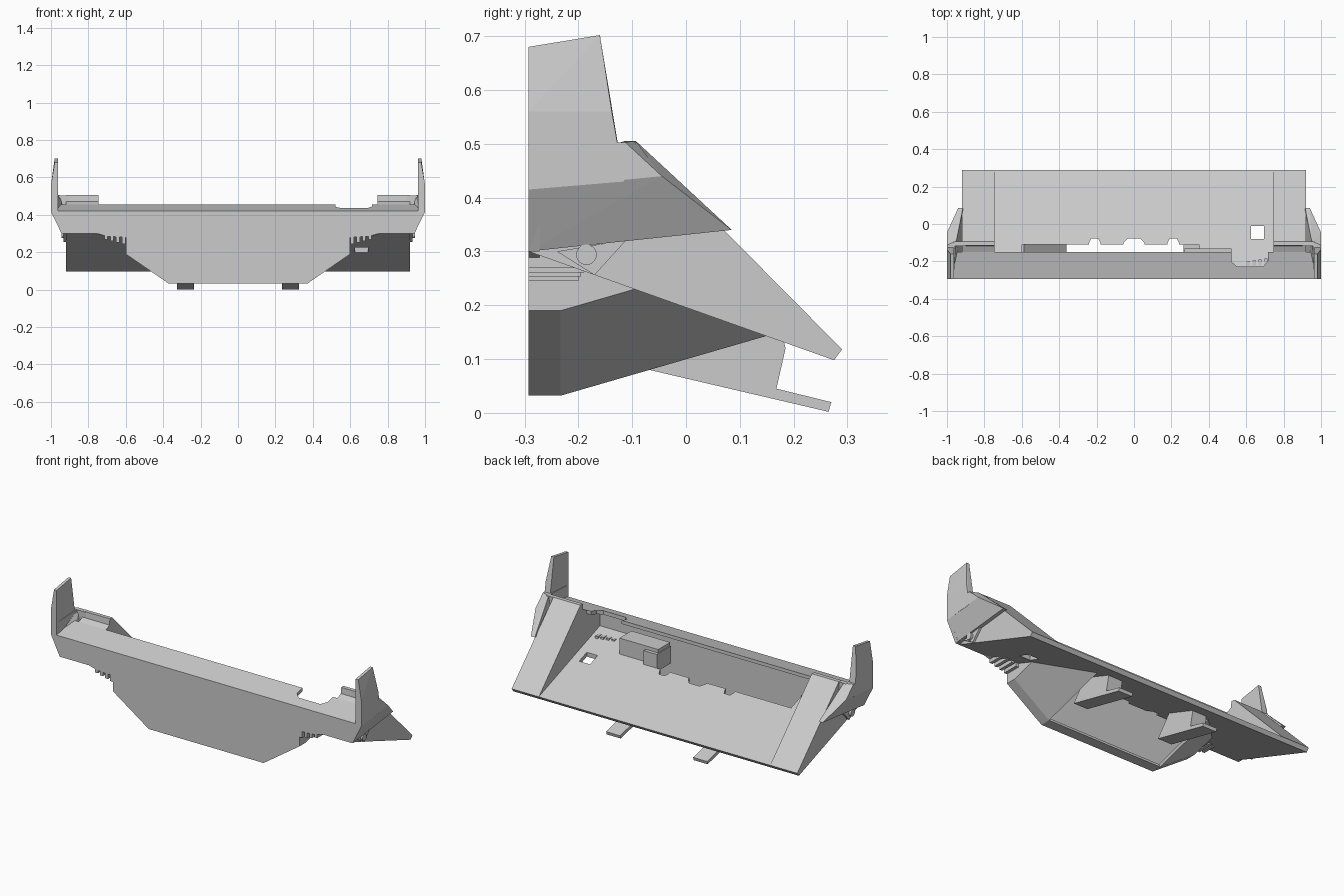
import bpy, bmesh
from mathutils import Vector

cube = bpy.data.objects.get("Cube")
if cube:
    bpy.data.objects.remove(cube, do_unlink=True)

grey = bpy.data.materials.new("plain grey")
grey.use_nodes = True
grey.diffuse_color = (0.6, 0.6, 0.6, 1)
grey.node_tree.nodes["Principled BSDF"].inputs["Base Color"].default_value = (0.6, 0.6, 0.6, 1)

FRONT = -0.293


def finish(name, bm):
    bmesh.ops.recalc_face_normals(bm, faces=bm.faces[:])
    mesh = bpy.data.meshes.new(name)
    bm.to_mesh(mesh)
    bm.free()
    mesh.materials.append(grey)
    obj = bpy.data.objects.new(name, mesh)
    bpy.context.collection.objects.link(obj)
    return obj


def prism(name, outline, axis, start, end):
    """Extrude a 2D outline along x (outline is y,z), y (x,z) or z (x,y)."""
    place = {"x": lambda a, b, t: (t, a, b),
             "y": lambda a, b, t: (a, t, b),
             "z": lambda a, b, t: (a, b, t)}[axis]
    bm = bmesh.new()
    face = bm.faces.new([bm.verts.new(place(a, b, start)) for a, b in outline])
    moved = bmesh.ops.extrude_face_region(bm, geom=[face])["geom"]
    verts = [v for v in moved if isinstance(v, bmesh.types.BMVert)]
    bmesh.ops.translate(bm, verts=verts, vec=Vector(place(0, 0, end - start)))
    return finish(name, bm)


def box(name, x, y, z):
    return prism(name, [(x[0], y[0]), (x[1], y[0]), (x[1], y[1]), (x[0], y[1])], "z", *z)


def hull(name, points):
    bm = bmesh.new()
    for p in points:
        bm.verts.new(p)
    bmesh.ops.convex_hull(bm, input=bm.verts[:])
    return finish(name, bm)


def modify(obj, kind, **settings):
    mod = obj.modifiers.new(kind, kind)
    for key, value in settings.items():
        setattr(mod, key, value)
    bpy.context.view_layer.objects.active = obj
    bpy.ops.object.modifier_apply(modifier=mod.name)


def cut(obj, cutters):
    for cutter in cutters:
        cutter.hide_render = True
        modify(obj, "BOOLEAN", operation="DIFFERENCE", object=cutter, solver="EXACT")
        bpy.data.objects.remove(cutter, do_unlink=True)


# Sloping floor plate with its long slot, three notches and a square hole
plate = prism("floor_plate", [(0.29, 0.118), (0.275, 0.098), (FRONT, 0.30), (FRONT, 0.325)],
              "x", -0.92, 0.92)
cutters = [box("slot", (-0.6, 0.35), (-0.272, -0.11), (0, 0.5)),
           box("square_hole", (0.625, 0.695), (-0.08, -0.01), (0, 0.5))]
for x, half in ((-0.21, 0.03), (0, 0.055), (0.21, 0.03)):
    shape = [(x - half, -0.13), (x + half, -0.13), (x + half, -0.1),
             (x + half * 0.6, -0.077), (x - half * 0.6, -0.077), (x - half, -0.1)]
    cutters.append(prism("notch", shape, "z", 0, 0.5))
cut(plate, cutters)

# Front wall
half = [(0.37, 0.032), (0.6, 0.195), (0.6, 0.28), (0.7, 0.285), (0.755, 0.30),
        (0.943, 0.30), (1.0, 0.42)]
prism("front_wall", half + [(-x, z) for x, z in reversed(half)], "y", FRONT, -0.272)

# Top ledge with the rounded cut-out
ledge = prism("top_ledge", [(FRONT, 0.42), (-0.15, 0.455), (-0.15, 0.435), (FRONT, 0.395)],
              "x", -0.965, 0.965)
cut(ledge, [prism("ledge_cutout", [(0.52, -0.1), (0.52, -0.2), (0.55, -0.228), (0.69, -0.228),
                                   (0.715, -0.2), (0.72, -0.1)], "z", 0.3, 0.6)])

# Chin floor behind the wall
box("chin_floor", (-0.37, 0.37), (FRONT, -0.233), (0.032, 0.045))

# Small housing under the ledge
box("housing", (0.27, 0.52), (-0.24, -0.13), (0.24, 0.36))
box("housing_step", (0.265, 0.35), (-0.24, -0.11), (0.24, 0.34))

for side, s in (("left", 1), ("right", -1)):
    # Chin cheek: straight at first, then rising until it meets the plate
    bm = bmesh.new()
    rows = []
    for x, z in ((0.37, 0.032), (0.6, 0.19), (0.6, 0.28)):
        run = (0.281 - z) / 0.65
        rows.append([bm.verts.new(p) for p in ((s * x, FRONT, z), (s * x, -0.233, z),
                                               (s * x, -0.233 + run, z + 0.29 * run))])
    for low, high in zip(rows, rows[1:]):
        for i in range(2):
            bm.faces.new((low[i], low[i + 1], high[i + 1], high[i]))
    cheek = finish(side + "_chin_cheek", bm)
    # Thicken towards the middle whichever way the normals ended up
    outward = cheek.data.polygons[0].normal.x * s > 0
    modify(cheek, "SOLIDIFY", thickness=0.015, offset=-1 if outward else 1)

    # Side wedge with a raised rear lip
    prism(side + "_wedge", [(0.29, 0.118), (-0.093, 0.505), (-0.115, 0.505), (-0.118, 0.47),
                            (-0.15, 0.455), (FRONT, 0.42), (FRONT, 0.305), (-0.16, 0.27)],
          "x", s * 0.745, s * 0.92)
    box(side + "_wedge_lip", sorted((s * 0.9, s * 0.965)), (-0.118, -0.093), (0.42, 0.504))

    # Upright fin, its shoulder and the flare below
    blade = [(0.98, FRONT, 0.68), (0.98, -0.16, 0.702), (1, FRONT, 0.56), (1, -0.138, 0.56),
             (1, FRONT, 0.415), (1, -0.115, 0.43)]
    blade += [(0.963, y, z) for x, y, z in blade]
    hull(side + "_fin", [(s * x, y, z) for x, y, z in blade])
    shoulder = [(1, FRONT, 0.415), (1, FRONT, 0.49), (1, -0.113, 0.503), (1, -0.045, 0.44)]
    shoulder += [(0.963, y, z) for x, y, z in shoulder] + [(0.955, -0.093, 0.505)]
    hull(side + "_fin_shoulder", [(s * x, y, z) for x, y, z in shoulder])
    flare = [(1, FRONT, 0.415), (1, -0.045, 0.44), (0.943, FRONT, 0.30), (0.94, 0.085, 0.34)]
    flare += [(x - 0.025, y, z) for x, y, z in flare] + [(0.95, -0.093, 0.505)]
    hull(side + "_fin_flare", [(s * x, y, z) for x, y, z in flare])

    # Pivot boss under the flare
    prism(side + "_pivot_bracket", [(-0.24, 0.30), (-0.11, 0.322), (-0.17, 0.256)],
          "x", s * 0.9, s * 0.932)
    bm = bmesh.new()
    bmesh.ops.create_cone(bm, cap_ends=True, segments=20, radius1=0.019, radius2=0.019, depth=0.05)
    for v in bm.verts:
        v.co = Vector((v.co.z + s * 0.92, v.co.x - 0.185, v.co.y + 0.294))
    finish(side + "_pivot", bm)

    # Row of vent teeth beside the chin
    for i in range(4):
        x = 0.61 + i * 0.032
        box(f"{side}_vent_tooth_{i + 1}", sorted((s * (x - 0.009), s * (x + 0.009))),
            (FRONT, -0.2 + i * 0.005), (0.245 + i * 0.008, 0.30))

    # Hooked prong under the plate
    prism(side + "_prong", [(-0.09, 0.085), (0.265, 0.002), (0.27, 0.02), (0.168, 0.045),
                            (0.185, 0.12), (0.18, 0.14), (0.0, 0.2)],
          "x", s * 0.235, s * 0.325)
